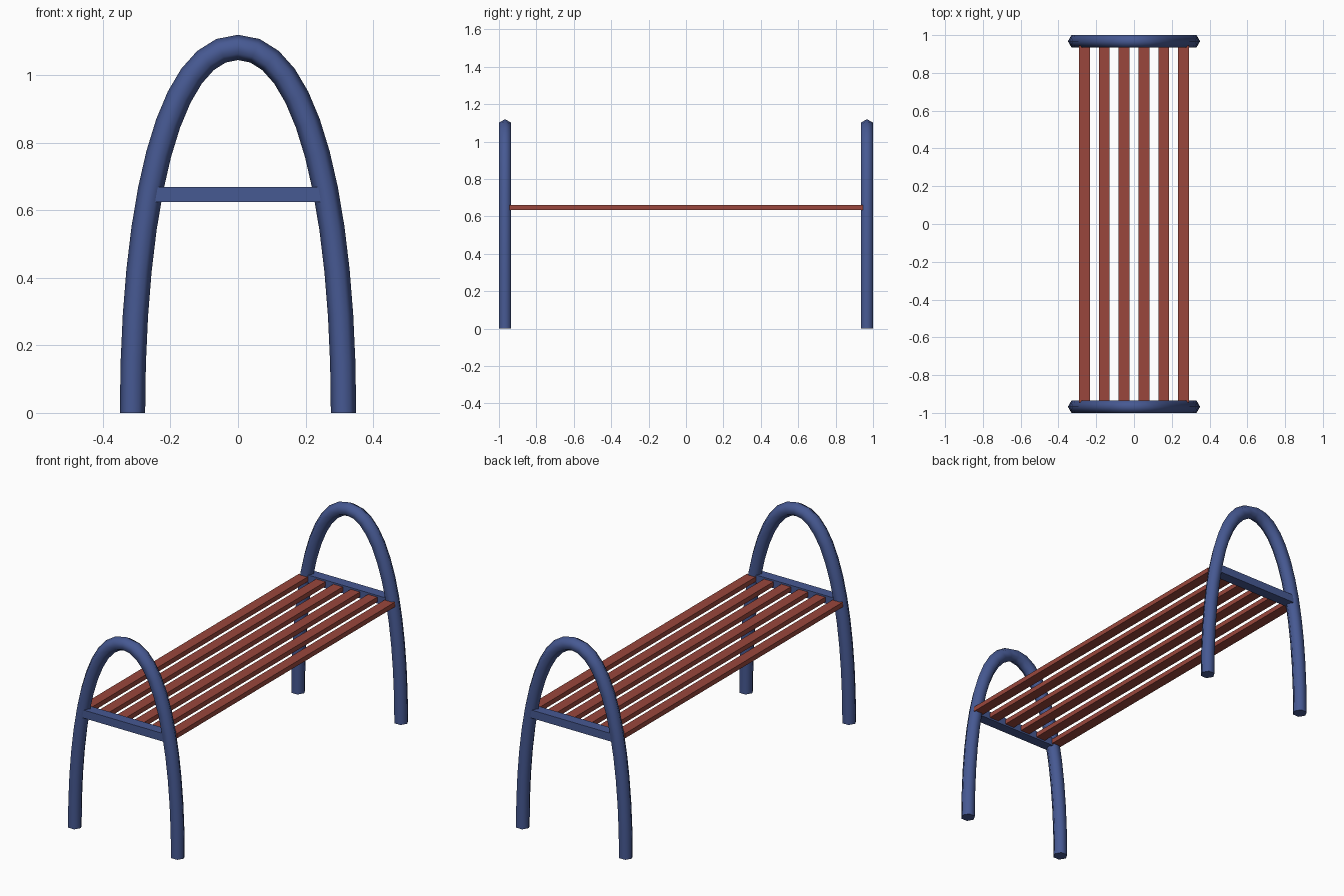
import bpy, bmesh, math
from mathutils import Vector

if "Cube" in bpy.data.objects:
    bpy.data.objects.remove(bpy.data.objects["Cube"])


def material(name, rgb):
    m = bpy.data.materials.new(name)
    m.diffuse_color = (*rgb, 1)
    m.use_nodes = True
    m.node_tree.nodes["Principled BSDF"].inputs["Base Color"].default_value = m.diffuse_color
    return m


BLUE = material("blue paint", (0.062, 0.100, 0.290))
RED = material("red wood", (0.320, 0.062, 0.045))


def finish(bm, name, mat):
    bmesh.ops.recalc_face_normals(bm, faces=bm.faces)
    me = bpy.data.meshes.new(name)
    bm.to_mesh(me)
    bm.free()
    me.materials.append(mat)
    ob = bpy.data.objects.new(name, me)
    bpy.context.collection.objects.link(ob)
    return ob


def box(name, lo, hi, mat):
    bm = bmesh.new()
    bmesh.ops.create_cube(bm, size=1)
    for v in bm.verts:
        v.co = Vector([(lo[i] + hi[i]) / 2 + v.co[i] * (hi[i] - lo[i]) for i in range(3)])
    return finish(bm, name, mat)


# Centre line of the arch: one Bezier per half, mirrored
HALF, TOP, R, STEPS, SIDES = 0.3125, 1.0825, 0.0375, 12, 6
P = [Vector((HALF, 0)), Vector((HALF, 0.6)), Vector((0.21, TOP)), Vector((0, TOP))]


def bezier(t):
    s = 1 - t
    pos = P[0] * s**3 + P[1] * 3 * s * s * t + P[2] * 3 * s * t * t + P[3] * t**3
    tan = (P[1] - P[0]) * s * s + (P[2] - P[1]) * 2 * s * t + (P[3] - P[2]) * t * t
    tan.normalize()
    return pos, Vector((tan.y, -tan.x))     # point and outward normal


def arch(name, y):
    right = [bezier(i / STEPS) for i in range(STEPS + 1)]
    left = [(Vector((-p.x, p.y)), Vector((-n.x, n.y))) for p, n in reversed(right[:-1])]
    bm = bmesh.new()
    rings = []
    for p, n in right + left:
        ring = []
        for k in range(SIDES):
            a = 2 * math.pi * k / SIDES
            c = p + n * (R * math.cos(a))
            ring.append(bm.verts.new((c.x, y + R * math.sin(a), c.y)))
        rings.append(ring)
    for a, b in zip(rings, rings[1:]):
        for k in range(SIDES):
            j = (k + 1) % SIDES
            bm.faces.new((a[k], a[j], b[j], b[k])).smooth = True
    # flat feet with a sharp rim
    for ring in (rings[0], rings[-1]):
        for e in bm.faces.new(ring).edges:
            e.smooth = False
    return finish(bm, name, BLUE)


# End frames: arch and crossbar
for label, s in (("front", -1), ("back", 1)):
    arch(label + "_arch", s * 0.9675)
    ys = sorted((s * 0.942, s * 0.999))
    box(label + "_crossbar", (-0.253, ys[0], 0.625), (0.253, ys[1], 0.669), BLUE)

# Seat slats
for i in range(6):
    x = (i - 2.5) * 0.105
    box("seat_slat_%d" % (i + 1), (x - 0.0285, -0.945, 0.634), (x + 0.0285, 0.945, 0.660), RED)
